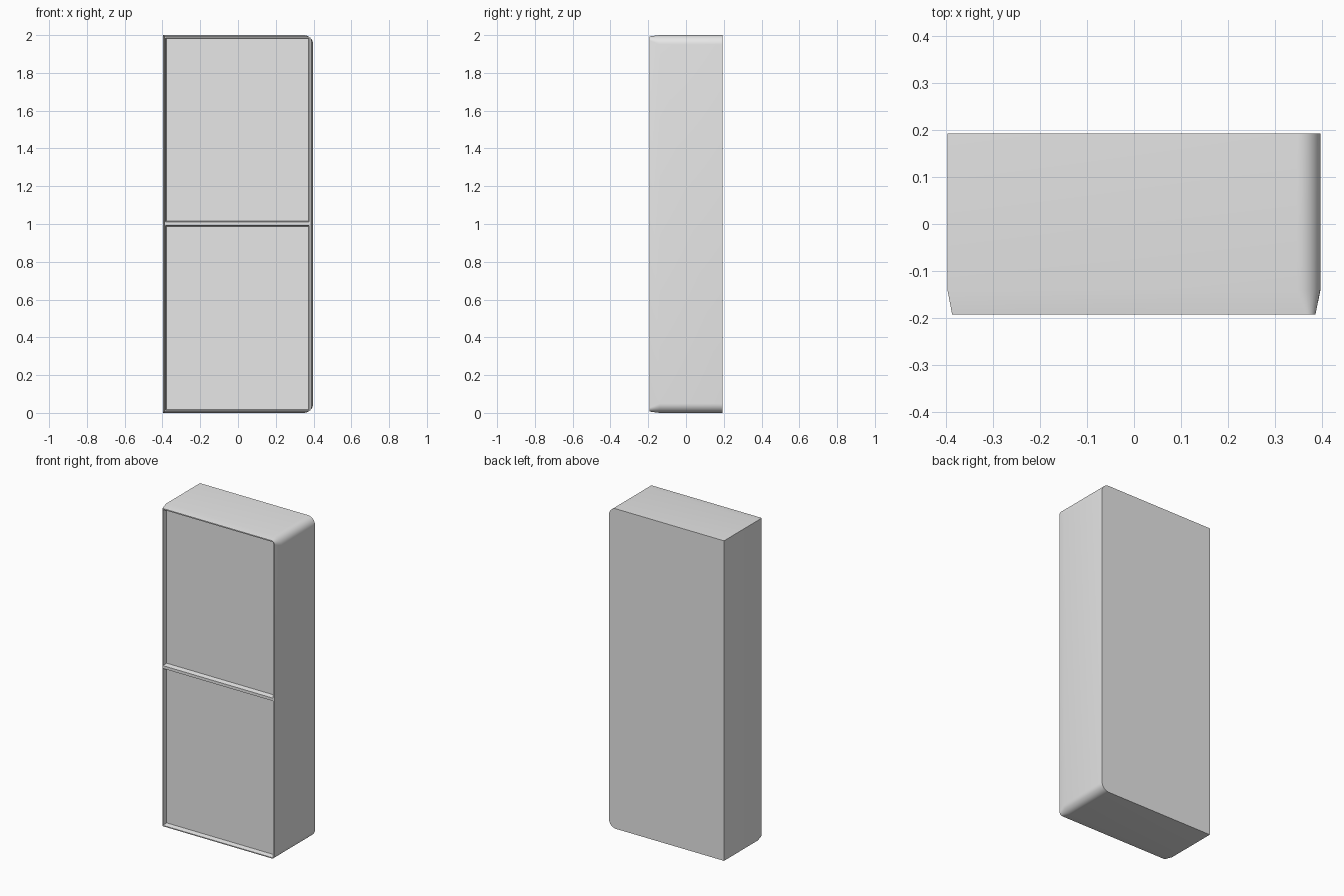
import bpy
import bmesh
from math import cos, sin, pi

cube = bpy.data.objects.get("Cube")
if cube:
    bpy.data.objects.remove(cube, do_unlink=True)

grey = bpy.data.materials.new("light_grey")
grey.use_nodes = True
grey.diffuse_color = (0.8, 0.8, 0.8, 1)
grey.node_tree.nodes["Principled BSDF"].inputs["Base Color"].default_value = (0.8, 0.8, 0.8, 1)


def outline(x0, x1, z0, z1, radius=0, steps=8):
    """Rectangle whose two +x corners may be rounded."""
    points = [(x0, z1), (x0, z0)]
    if not radius:
        return points + [(x1, z0), (x1, z1)]
    for cz, start in ((z0 + radius, -pi / 2), (z1 - radius, 0)):
        for i in range(steps + 1):
            a = start + i * pi / 2 / steps
            points.append((x1 - radius + radius * cos(a), cz + radius * sin(a)))
    return points


def loft(name, sections):
    """Closed solid through (y, outline) sections."""
    bm = bmesh.new()
    rings = [[bm.verts.new((x, y, z)) for x, z in pts] for y, pts in sections]
    for a, b in zip(rings, rings[1:]):
        for i in range(len(a)):
            j = (i + 1) % len(a)
            bm.faces.new((a[i], a[j], b[j], b[i]))
    bm.faces.new(rings[0])
    bm.faces.new(rings[-1])
    bmesh.ops.recalc_face_normals(bm, faces=bm.faces)
    mesh = bpy.data.meshes.new(name)
    bm.to_mesh(mesh)
    bm.free()
    mesh.materials.append(grey)
    obj = bpy.data.objects.new(name, mesh)
    bpy.context.collection.objects.link(obj)
    return obj


# Cabinet body: straight sides, tapering towards the front rim
FRONT, DEPTH = -0.193, 0.03
body = loft("cabinet_body", [
    (0.193, outline(-0.398, 0.398, 0, 2, 0.05)),
    (-0.14, outline(-0.398, 0.398, 0, 2, 0.05)),
    (FRONT, outline(-0.388, 0.387, 0.007, 1.993, 0.02)),
])

# Two recessed front panels with slightly sloping walls
SLOPE = 0.005
for label, z0, z1 in (("lower", 0.013, 0.993), ("upper", 1.011, 1.986)):
    x0, x1 = -0.384, 0.377
    cutter = loft(label + "_recess_cutter", [
        (FRONT - DEPTH, outline(x0 - SLOPE, x1 + SLOPE, z0 - SLOPE, z1 + SLOPE)),
        (FRONT + DEPTH, outline(x0 + SLOPE, x1 - SLOPE, z0 + SLOPE, z1 - SLOPE)),
    ])
    cutter.hide_render = True
    cut = body.modifiers.new(label + "_recess", "BOOLEAN")
    cut.operation = "DIFFERENCE"
    cut.solver = "EXACT"
    cut.object = cutter
    bpy.context.view_layer.objects.active = body
    bpy.ops.object.modifier_apply(modifier=cut.name)
    bpy.data.objects.remove(cutter, do_unlink=True)

# Smooth the rounded corners and the taper, keep the rims crisp
bpy.ops.object.select_all(action="DESELECT")
body.select_set(True)
bpy.context.view_layer.objects.active = body
bpy.ops.object.shade_smooth_by_angle(angle=pi / 6)
